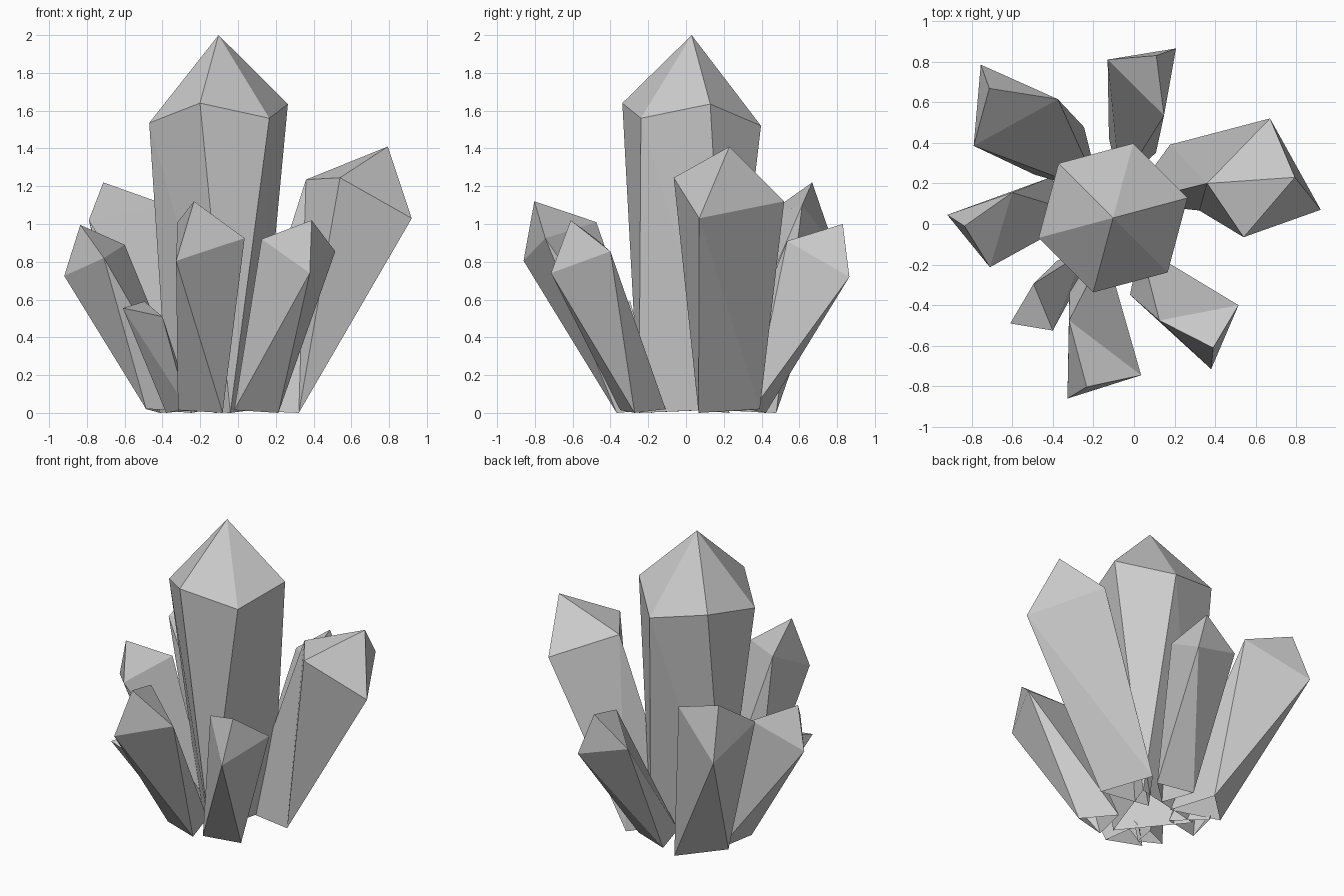
import bpy, bmesh
from math import cos, sin, radians


def crystal(name, base, ring, apex=None, flip=None):
    """Faceted crystal: open triangular foot, uneven shoulder ring, pointed tip.
    flip = pair of point indices whose joining edge is turned to the other diagonal."""
    cx, cy, r, ang = base
    pts = []
    for i in range(3):
        a = radians(ang + 120 * i)
        pts.append((cx + r * cos(a), cy + r * sin(a), (0.0, 0.02, 0.015)[i]))
    pts += list(ring) + ([apex] if apex else [])
    bm = bmesh.new()
    vs = [bm.verts.new(p) for p in pts]
    bmesh.ops.convex_hull(bm, input=vs)
    bmesh.ops.recalc_face_normals(bm, faces=bm.faces[:])
    if flip:
        edge = bm.edges.get((vs[flip[0]], vs[flip[1]]))
        if edge:
            bmesh.ops.rotate_edges(bm, edges=[edge])
    # the foot is open
    foot = [f for f in bm.faces if all(v.co.z < 0.05 for v in f.verts)]
    bmesh.ops.delete(bm, geom=foot, context='FACES')
    me = bpy.data.meshes.new(name)
    bm.to_mesh(me)
    bm.free()
    bpy.context.collection.objects.link(bpy.data.objects.new(name, me))


# Central six-sided crystal with uneven shoulder heights
heights = (1.635, 1.52, 1.60, 1.535, 1.64, 1.56)
hexagon = [(-0.103 + 0.38 * cos(radians(15 + 60 * i)),
            0.03 + 0.38 * sin(radians(15 + 60 * i)), z) for i, z in enumerate(heights)]
crystal("main_crystal", (-0.10, 0.03, 0.285, -78), hexagon, (-0.103, 0.03, 2.0))

# Large four-sided crystal leaning right
crystal("right_crystal", (0.156, 0.187, 0.205, -36),
        [(0.92, 0.07, 1.03), (0.67, 0.52, 1.12), (0.36, 0.20, 1.235), (0.54, -0.065, 1.245)],
        (0.793, 0.23, 1.41), flip=(6, 2))

# Three-sided crystals leaning outward around the foot
crystal("front_right_crystal", (0.075, -0.243, 0.142, -12),
        [(0.38, -0.715, 0.74), (0.515, -0.40, 0.855), (0.125, -0.475, 0.92)],
        (0.39, -0.61, 1.02))
crystal("front_crystal", (-0.18, -0.265, 0.142, -46),
        [(-0.328, -0.86, 0.805), (0.035, -0.745, 0.925), (-0.32, -0.475, 1.01)],
        (-0.233, -0.803, 1.12))
crystal("left_crystal", (-0.38, 0.088, 0.145, 103),
        [(-0.92, 0.045, 0.725), (-0.71, -0.213, 0.82), (-0.60, 0.155, 0.89)],
        (-0.835, -0.01, 0.995))
crystal("back_left_crystal", (-0.30, 0.29, 0.195, 74),
        [(-0.755, 0.785, 0.88), (-0.79, 0.385, 1.02), (-0.375, 0.615, 1.10)],
        (-0.713, 0.668, 1.22))
crystal("back_crystal", (-0.028, 0.32, 0.14, 133),
        [(0.207, 0.865, 0.72), (0.148, 0.535, 0.91), (-0.13, 0.81, 0.82)],
        (0.11, 0.83, 1.0))

# Short blunt crystal at front left
crystal("small_crystal", (-0.295, -0.198, 0.087, 169),
        [(-0.61, -0.49, 0.555), (-0.40, -0.525, 0.51), (-0.495, -0.295, 0.59)])
